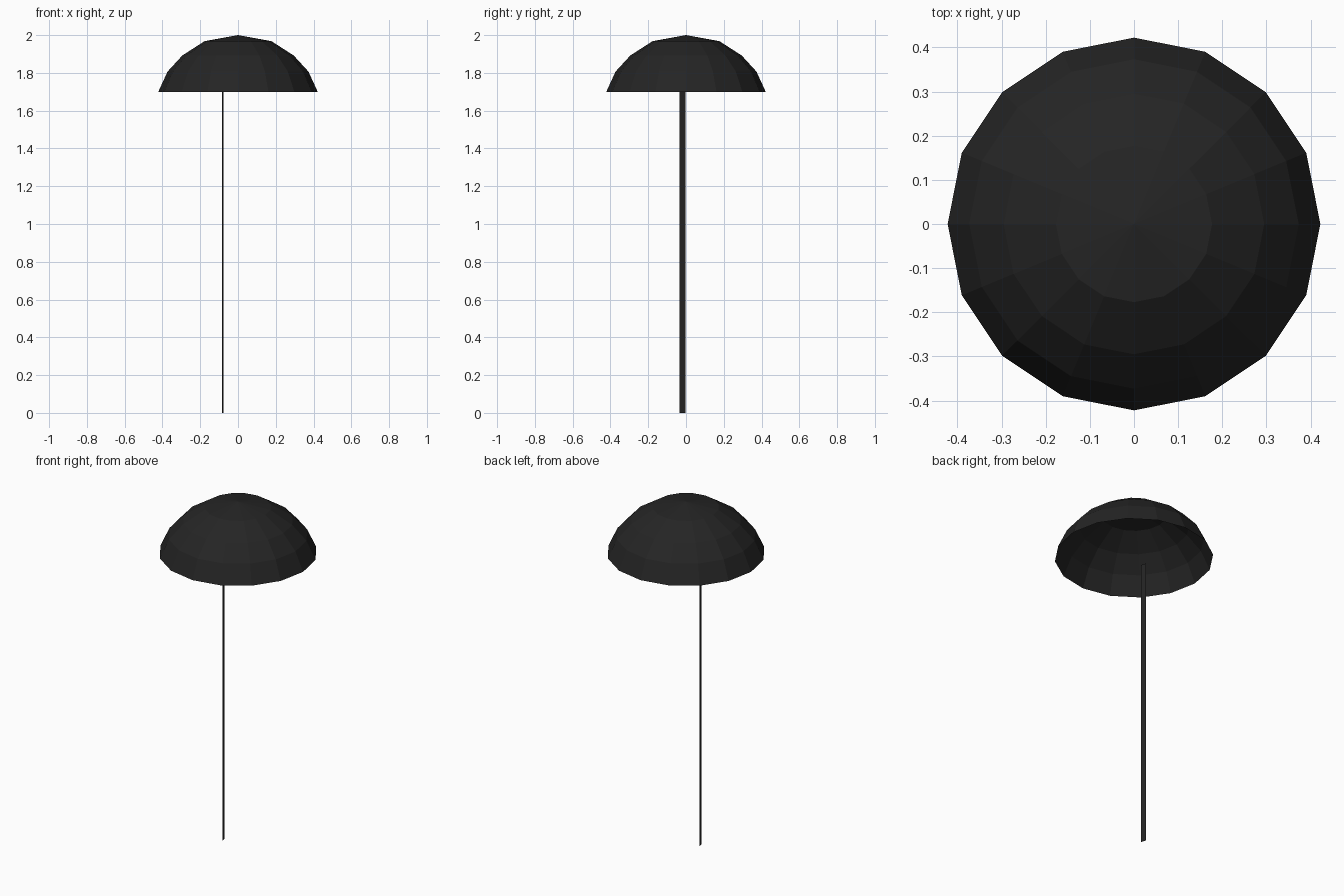
import bpy, bmesh, math

if "Cube" in bpy.data.objects:
    bpy.data.objects.remove(bpy.data.objects["Cube"])

mat = bpy.data.materials.new("black")
mat.diffuse_color = (0.018, 0.018, 0.018, 1)
mat.use_nodes = True
mat.node_tree.nodes["Principled BSDF"].inputs["Base Color"].default_value = mat.diffuse_color

def add_object(name, bm):
    mesh = bpy.data.meshes.new(name)
    bm.to_mesh(mesh)
    bm.free()
    mesh.materials.append(mat)
    obj = bpy.data.objects.new(name, mesh)
    bpy.context.collection.objects.link(obj)
    return obj

# Canopy: open faceted dome, 16 sides, rings given as (radius, height)
SIDES = 16
rings_rz = [(0.422, 1.70), (0.373, 1.807), (0.295, 1.892), (0.177, 1.968)]
bm = bmesh.new()
rings = []
for r, z in rings_rz:
    rings.append([bm.verts.new((r * math.cos(2 * math.pi * i / SIDES),
                                r * math.sin(2 * math.pi * i / SIDES), z))
                  for i in range(SIDES)])
apex = bm.verts.new((0, 0, 2.0))
for i in range(SIDES):
    j = (i + 1) % SIDES
    for lo, hi in zip(rings, rings[1:]):
        bm.faces.new((lo[i], lo[j], hi[j], hi[i]))
    bm.faces.new((rings[-1][i], rings[-1][j], apex))
add_object("canopy", bm)

# String: flat thin strip hanging off-centre, slightly turned
bm = bmesh.new()
a, b = (-0.078, -0.034), (-0.086, -0.003)
bm.faces.new([bm.verts.new(p) for p in
              ((*a, 0), (*b, 0), (*b, 1.70), (*a, 1.70))])
add_object("string", bm)
